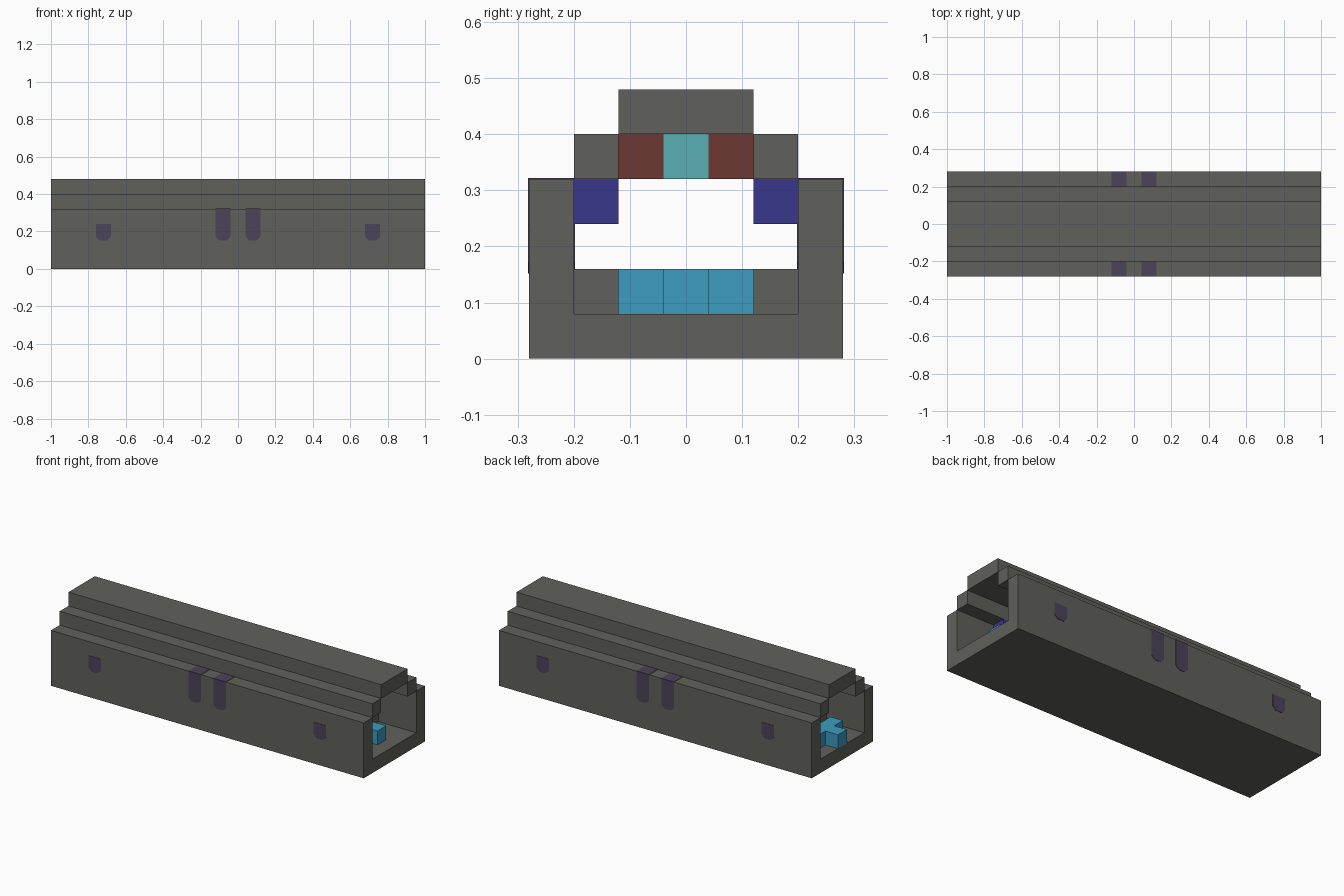
import bpy, bmesh

cube = bpy.data.objects.get("Cube")
if cube:
    bpy.data.objects.remove(cube, do_unlink=True)

U = 0.08  # block size


def material(name, rgb):
    m = bpy.data.materials.new(name)
    m.use_nodes = True
    color = (*rgb, 1.0)
    m.diffuse_color = color
    bsdf = m.node_tree.nodes["Principled BSDF"]
    bsdf.inputs["Base Color"].default_value = color
    bsdf.inputs["Roughness"].default_value = 0.9
    return m


stone = material("stone_grey", (0.117, 0.117, 0.105))
purple = material("dull_purple", (0.073, 0.055, 0.1))
sky = material("sky_blue", (0.045, 0.332, 0.515))
indigo = material("indigo", (0.042, 0.039, 0.262))
red = material("dark_red", (0.15, 0.04, 0.034))
teal = material("teal", (0.098, 0.429, 0.456))


def prism(name, points, axis, start, end, mat):
    """Extrude a flat outline along x (points are y,z) or y (points are x,z)."""
    def place(p, d):
        return (d, p[0], p[1]) if axis == "x" else (p[0], d, p[1])
    bm = bmesh.new()
    face = bm.faces.new([bm.verts.new(place(p, start)) for p in points])
    new = bmesh.ops.extrude_face_region(bm, geom=[face])["geom"]
    offset = place((0, 0), end - start)
    bmesh.ops.translate(bm, vec=offset,
                        verts=[g for g in new if isinstance(g, bmesh.types.BMVert)])
    bmesh.ops.recalc_face_normals(bm, faces=bm.faces)
    mesh = bpy.data.meshes.new(name)
    bm.to_mesh(mesh)
    bm.free()
    mesh.materials.append(mat)
    obj = bpy.data.objects.new(name, mesh)
    bpy.context.collection.objects.link(obj)
    return obj


def box(name, x, y, z, mat):
    """Box from (low, high) ranges."""
    points = [(y[0], z[0]), (y[1], z[0]), (y[1], z[1]), (y[0], z[1])]
    return prism(name, points, "x", x[0], x[1], mat)


def side_range(side, low, high):
    return tuple(sorted((side * low, side * high)))


# Hollow stepped tunnel: half outline in block units, mirrored
outer = [(3.5, 0), (3.5, 4), (2.5, 4), (2.5, 5), (1.5, 5), (1.5, 6)]
inner = [(1.5, 5), (1.5, 4), (2.5, 4), (2.5, 1)]


def scaled(points, side=1):
    return [(side * y * U, z * U) for y, z in points]


floor_half = 3.5 * U
box("floor", (-1, 1), (-floor_half, floor_half), (0, U), stone)
box("roof", (-1, 1), (-1.5 * U, 1.5 * U), (5 * U, 6 * U), stone)
for side, label in ((-1, "front"), (1, "back")):
    box(label + "_wall", (-1, 1), side_range(side, 2.5 * U, 3.5 * U), (U, 4 * U), stone)
    box(label + "_cornice", (-1, 1), side_range(side, 1.5 * U, 2.5 * U),
        (4 * U, 5 * U), stone)

    # Purple inserts in the walls, with clipped lower corners
    for x, top, kind in ((-0.72, 3, "small"), (0.72, 3, "small"),
                         (-0.08, 4, "tall"), (0.08, 4, "tall")):
        h = U / 2
        t = top * U + (0.002 if kind == "tall" else 0)
        low = 2 * U - 0.008
        outline = [(x - h, t), (x - h, low + 0.02), (x - h + 0.02, low),
                   (x + h - 0.02, low), (x + h, low + 0.02), (x + h, t)]
        prism(label + "_" + kind + "_insert", outline, "y",
              side * (2.5 * U - 0.002), side * (3.5 * U + 0.002), purple)

    # Brackets and curbs inside the walls
    for x in (-0.72, 0.72):
        span = (x - U / 2, x + U / 2)
        y = side_range(side, 1.5 * U, 2.5 * U)
        box(label + "_bracket", span, y, (3 * U, 4 * U), indigo)
        box(label + "_curb", span, y, (U, 2 * U), stone)

    # Red ceiling blocks and arrow barbs
    box(label + "_ceiling_block", (-U / 2, U / 2),
        side_range(side, U / 2, 1.5 * U), (4 * U, 5 * U), red)
    box(label + "_arrow_barb", (-1 + U, -1 + 2 * U),
        side_range(side, U / 2, 1.5 * U), (U, 2 * U), sky)

# Floor arrow shaft and ceiling lamp
box("arrow_shaft", (-1, 1 - U), (-U / 2, U / 2), (U, 2 * U), sky)
box("ceiling_lamp", (-U / 2, U / 2), (-U / 2, U / 2), (4 * U, 5 * U), teal)
